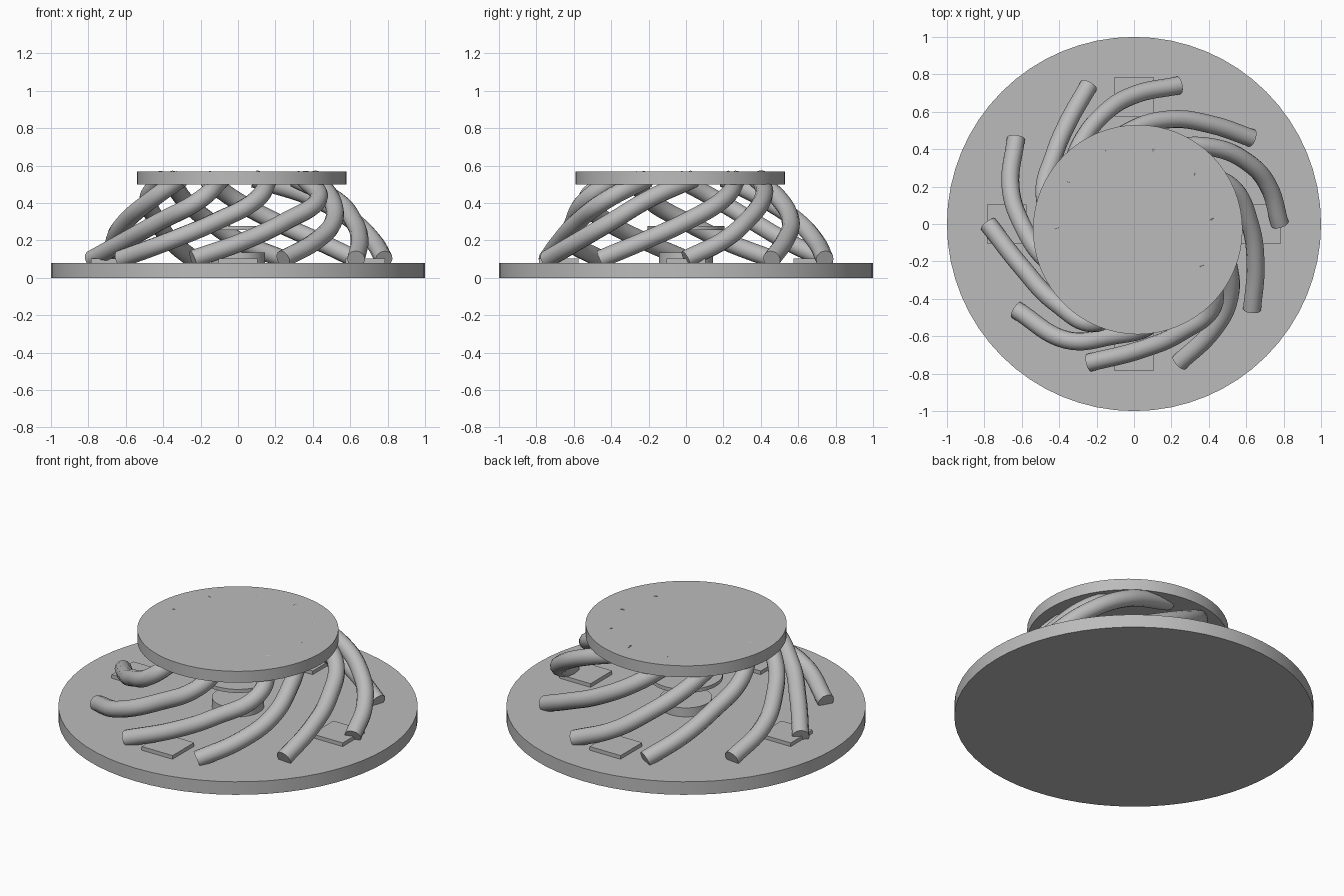
import bpy
from math import cos, sin, radians
from mathutils import Vector

cube = bpy.data.objects.get("Cube")
if cube:
    bpy.data.objects.remove(cube, do_unlink=True)

# One plain grey for everything
grey = bpy.data.materials.new("plain_grey")
grey.use_nodes = True
colour = (0.5, 0.5, 0.5, 1)
grey.diffuse_color = colour
grey.node_tree.nodes["Principled BSDF"].inputs["Base Color"].default_value = colour


def finish(name, smooth=True):
    obj = bpy.context.object
    obj.name = name
    obj.data.materials.append(grey)
    if smooth:
        bpy.ops.object.shade_smooth_by_angle(angle=radians(35))
    return obj


def disc(name, radius, bottom, top, x=0, y=0):
    bpy.ops.mesh.primitive_cylinder_add(
        vertices=64, radius=radius, depth=top - bottom,
        location=(x, y, (bottom + top) / 2))
    return finish(name)


def polar(radius, degrees, z):
    a = radians(degrees)
    return Vector((radius * cos(a), radius * sin(a), z))


def tube(name, points, radius):
    curve = bpy.data.curves.new(name, "CURVE")
    curve.dimensions = "3D"
    curve.bevel_depth = radius
    curve.bevel_resolution = 4
    curve.resolution_u = 8
    curve.use_fill_caps = True
    spline = curve.splines.new("BEZIER")
    spline.bezier_points.add(len(points) - 1)
    for knot, point in zip(spline.bezier_points, points):
        knot.co = point
        knot.handle_left_type = knot.handle_right_type = "AUTO"
    obj = bpy.data.objects.new(name, curve)
    bpy.context.collection.objects.link(obj)
    bpy.ops.object.select_all(action="DESELECT")
    bpy.context.view_layer.objects.active = obj
    obj.select_set(True)
    bpy.ops.object.convert(target="MESH")
    finish(name)


# Base, slightly offset table top and central hub
disc("base_disc", 1.0, 0, 0.08)
disc("top_disc", 0.56, 0.5, 0.57, 0.02, -0.03)
disc("hub", 0.145, 0.08, 0.135)
disc("hub_plate", 0.205, 0.255, 0.277)

# Four square pads on the base
for i, side in enumerate(("left", "back", "right", "front")):
    bpy.ops.mesh.primitive_cube_add(size=1, location=polar(0.68, 90 * i, 0.09))
    bpy.context.object.scale = (0.21, 0.21, 0.025)
    finish(side + "_pad", smooth=False)

# Ten twisting tubes: middle plan points, counter-clockwise from the left
bends = [
    ((.72, .2), (.62, .32), (.42, .41)),
    ((.42, .53), (.2, .56), (-.02, .5)),
    ((0, .69), (-.15, .6), (-.29, .42)),
    ((-.36, .53), (-.43, .36), (-.48, .16)),
    ((-.66, .2), (-.6, 0), (-.46, -.2)),
    ((-.6, -.23), (-.42, -.42), (-.2, -.53)),
    ((-.36, -.62), (-.12, -.6), (.1, -.53)),
    ((.04, -.67), (.25, -.58), (.43, -.42)),
    ((.42, -.57), (.51, -.4), (.5, -.2)),
    ((.65, -.22), (.62, 0), (.52, .2)),
]
heights = (0.2, 0.3, 0.42)
for i, bend in enumerate(bends):
    start = 36 * i
    path = [polar(0.78, start, 0.1)]
    path += [Vector((x, y, z)) for (x, y), z in zip(bend, heights)]
    path.append(polar(0.41, start + 78, 0.53))
    tube(f"tube_{i + 1}", path, 0.048)
